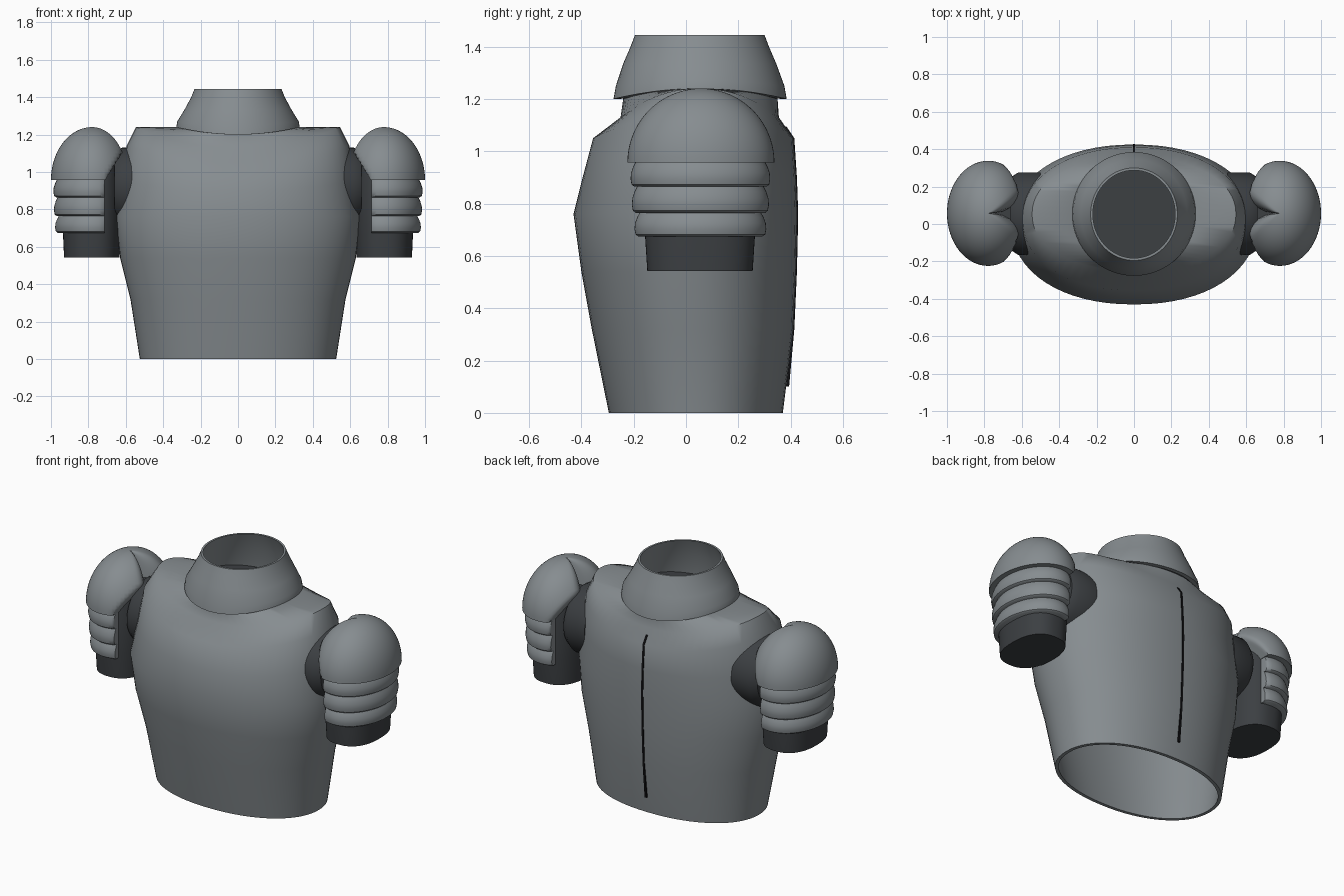
import bpy, bmesh, math

cube = bpy.data.objects.get("Cube")
if cube:
    bpy.data.objects.remove(cube, do_unlink=True)


def material(name, rgb):
    m = bpy.data.materials.new(name)
    m.use_nodes = True
    m.diffuse_color = (*rgb, 1)
    bsdf = m.node_tree.nodes["Principled BSDF"]
    bsdf.inputs["Base Color"].default_value = (*rgb, 1)
    bsdf.inputs["Roughness"].default_value = 0.7
    return m


GREY = material("slate grey", (0.24, 0.265, 0.28))
DARK = material("charcoal", (0.045, 0.05, 0.055))
BLACK = material("seam black", (0.005, 0.005, 0.006))
SIDES = 64


def ring(hx, yf, yb, z, z_side=None, cx=0, power=2.0):
    """Horizontal oval; the height may rise toward the two sides."""
    z_side = z if z_side is None else z_side
    points = []
    for i in range(SIDES):
        a = math.tau * i / SIDES
        c, s = math.cos(a), math.sin(a)
        x = math.copysign(abs(c) ** (2 / power), c) * hx
        y = math.copysign(abs(s) ** (2 / power), s) * (yb - yf) / 2
        points.append((cx + x, y + (yf + yb) / 2, z + (z_side - z) * c * c))
    return points


def loft(name, rings, mat, cap_start=False, cap_end=False, closed=False, side=1, angle=40):
    bm = bmesh.new()
    loops = [[bm.verts.new((side * x, y, z)) for x, y, z in r] for r in rings]
    pairs = list(zip(loops, loops[1:]))
    if closed:
        pairs.append((loops[-1], loops[0]))
    for a, b in pairs:
        n = len(a)
        for i in range(n):
            j = (i + 1) % n
            bm.faces.new((a[i], a[j], b[j], b[i]))
    if cap_start:
        bm.faces.new(loops[0])
    if cap_end:
        bm.faces.new(loops[-1])
    bmesh.ops.remove_doubles(bm, verts=bm.verts, dist=0.0001)
    bmesh.ops.recalc_face_normals(bm, faces=bm.faces)
    mesh = bpy.data.meshes.new(name)
    bm.to_mesh(mesh)
    bm.free()
    mesh.materials.append(mat)
    ob = bpy.data.objects.new(name, mesh)
    bpy.context.collection.objects.link(ob)
    bpy.ops.object.select_all(action="DESELECT")
    ob.select_set(True)
    bpy.context.view_layer.objects.active = ob
    bpy.ops.object.shade_smooth_by_angle(angle=math.radians(angle))
    return ob


# Torso shell: half width, front y, back y, height, height at the sides
body = [
    (0.525, -0.295, 0.37, 0, 0),
    (0.575, -0.36, 0.41, 0.32, 0.32),
    (0.63, -0.4, 0.42, 0.54, 0.54),
    (0.655, -0.43, 0.425, 0.76, 0.76),
    (0.62, -0.395, 0.42, 0.9, 0.95),
    (0.595, -0.355, 0.41, 1.05, 1.14),
    (0.545, -0.25, 0.355, 1.13, 1.24),
    (0.32, -0.24, 0.35, 1.2, 1.24),
]
shell = [ring(*row, power=2.15) for row in body]
lining = [ring(hx - 0.02, yf + 0.02, yb - 0.02, z + (0 if i == 0 else -0.015),
               zs + (0 if i == 0 else -0.015), power=2.15)
          for i, (hx, yf, yb, z, zs) in enumerate(body)]
loft("torso", lining[::-1] + shell, GREY, closed=True, angle=50)

# Neck floor and flared collar
loft("neck_floor", [ring(0.31, -0.24, 0.35, 1.195, 1.22),
                    ring(0.31, -0.24, 0.35, 1.21, 1.235)], DARK, True, True)
loft("collar", [
    ring(0.30, -0.25, 0.36, 1.2, 1.235),
    ring(0.33, -0.277, 0.385, 1.2, 1.24),
    ring(0.325, -0.268, 0.376, 1.25, 1.27),
    ring(0.285, -0.24, 0.345, 1.335),
    ring(0.25, -0.212, 0.317, 1.4),
    ring(0.232, -0.195, 0.3, 1.445),
    ring(0.22, -0.182, 0.287, 1.445),
    ring(0.27, -0.23, 0.335, 1.33),
], GREY, closed=True)

# Back seam, following the torso's rear profile
back = [(0.39, 0.1)] + [(row[2], row[3]) for row in body[1:6]] + [(0.38, 1.095)]
seam = []
for y, z in back:
    seam.append([(-0.006, y - 0.012, z), (0.006, y - 0.012, z),
                 (0.006, y + 0.004, z), (-0.006, y + 0.004, z)])
loft("back_seam", seam, BLACK, True, True)


def dome_rings():
    """Half ellipsoid with a crease and a slanted cut facing the torso."""
    rings = []
    steps = 20
    for k in range(steps + 1):
        t = math.pi / 2 * k / steps
        z = 0.957 + 0.283 * math.sin(t)
        cut = max(0.55, 0.71 - (z - 0.957) * 0.62)
        r = []
        for i in range(SIDES):
            a = math.tau * i / SIDES
            inward = abs(a - math.pi)
            scale = math.cos(t) * (1 - 0.85 * max(0, 1 - inward / 0.55) ** 1.7)
            x = 0.78 + 0.22 * scale * math.cos(a)
            r.append((max(x, cut), 0.057 + 0.281 * scale * math.sin(a), z))
        rings.append(r)
    return rings


def clipped(points, limit):
    return [(max(x, limit), y, z) for x, y, z in points]


# Arms: joint, dark sleeve, ribbed bands and shoulder dome
for word, side in (("left", 1), ("right", -1)):
    joint = []
    for x, size in ((0.5, 1), (0.62, 1), (0.66, 0.88)):
        joint.append([(x, 0.055 + 0.22 * size * math.cos(math.tau * i / SIDES),
                       0.92 + 0.21 * size * math.sin(math.tau * i / SIDES))
                      for i in range(SIDES)])
    loft(word + "_shoulder_joint", joint, DARK, True, True, side=side)
    loft(word + "_sleeve", [
        ring(0.148, -0.148, 0.255, 0.543, cx=0.782, power=2.4),
        ring(0.155, -0.158, 0.265, 0.7, cx=0.782, power=2.4),
        ring(0.155, -0.158, 0.265, 0.98, cx=0.782, power=2.4),
        ring(0.14, -0.13, 0.24, 1.09, cx=0.782, power=2.4),
    ], DARK, True, True, side=side)
    bands = ((0.96, 0.865, 0.205, 0.265), (0.865, 0.765, 0.202, 0.26),
             (0.765, 0.675, 0.196, 0.25))
    for n, (top, low, rx, ry) in enumerate(bands):
        rows = []
        for f, grow in ((0, -0.012), (0.08, -0.002), (0.3, 0.002), (0.55, 0),
                        (0.8, -0.008), (1, -0.018)):
            rows.append(clipped(ring(rx + grow, 0.055 - ry - grow, 0.055 + ry + grow,
                                     low + (top - low) * f, cx=0.78), 0.713))
        loft(f"{word}_arm_band_{n + 1}", rows, GREY, True, True, side=side)
    loft(word + "_shoulder_dome", dome_rings(), GREY, cap_start=True, side=side, angle=50)
